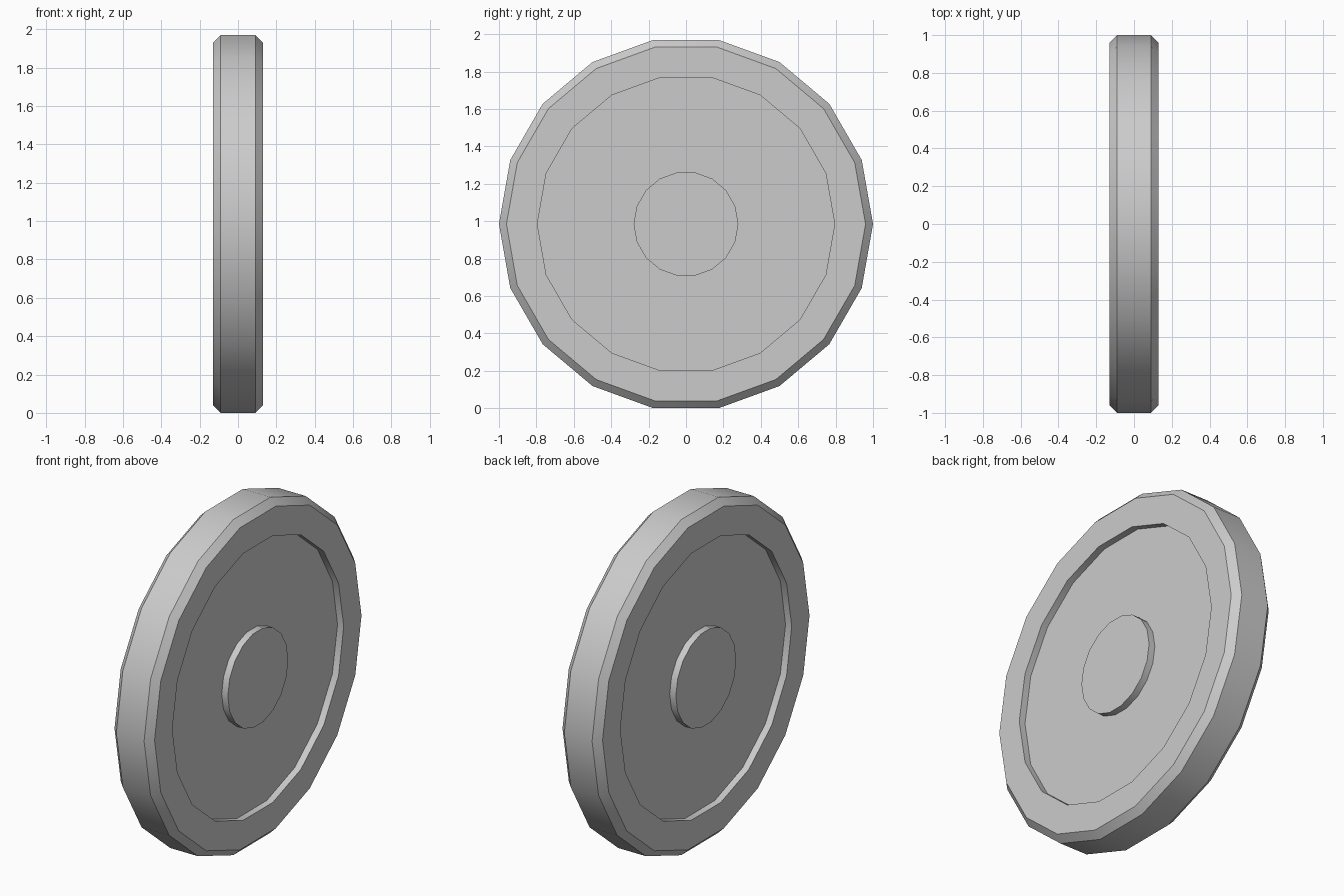
import bpy
import bmesh
import math
from mathutils import Vector, Matrix

SIDES = 18
HALF, BEVEL, RECESS = 0.13, 0.04, 0.04
RIM_R, INNER_R, HUB_R = 1.0, 0.795, 0.28
CENTRE_Z = RIM_R * math.cos(math.pi / SIDES)

cube = bpy.data.objects.get("Cube")
if cube:
    bpy.data.objects.remove(cube, do_unlink=True)

# Plain grey material
grey = bpy.data.materials.new("light_grey")
grey.use_nodes = True
colour = (0.6, 0.6, 0.6, 1.0)
grey.diffuse_color = colour
grey.node_tree.nodes["Principled BSDF"].inputs["Base Color"].default_value = colour

# Half profile (x, radius): hub edge, recessed web, rim lip, bevel, tread
half = [
    (HALF, HUB_R),
    (HALF - RECESS, HUB_R),
    (HALF - RECESS, INNER_R),
    (HALF, INNER_R),
    (HALF, RIM_R - BEVEL),
    (HALF - BEVEL, RIM_R),
]
profile = half + [(-x, r) for x, r in reversed(half)]

# Revolve the profile around the x axle
bm = bmesh.new()
verts = [bm.verts.new((x, r, 0)) for x, r in profile]
edges = [bm.edges.new(pair) for pair in zip(verts, verts[1:])]
bmesh.ops.spin(bm, geom=verts + edges, cent=Vector(), axis=(1, 0, 0),
               angle=math.tau, steps=SIDES)
bmesh.ops.remove_doubles(bm, verts=bm.verts, dist=0.0005)

# Close both hub faces
bmesh.ops.holes_fill(bm, edges=[e for e in bm.edges if e.is_boundary], sides=0)
bmesh.ops.recalc_face_normals(bm, faces=bm.faces)
bmesh.ops.transform(bm, matrix=Matrix.Translation((0, 0, CENTRE_Z)), verts=bm.verts)

mesh = bpy.data.meshes.new("wheel")
bm.to_mesh(mesh)
bm.free()
mesh.materials.append(grey)
wheel = bpy.data.objects.new("wheel", mesh)
bpy.context.collection.objects.link(wheel)

# Round the tread while keeping the bevels and recesses crisp
bpy.ops.object.select_all(action="DESELECT")
wheel.select_set(True)
bpy.context.view_layer.objects.active = wheel
bpy.ops.object.shade_smooth_by_angle(angle=math.radians(30))
